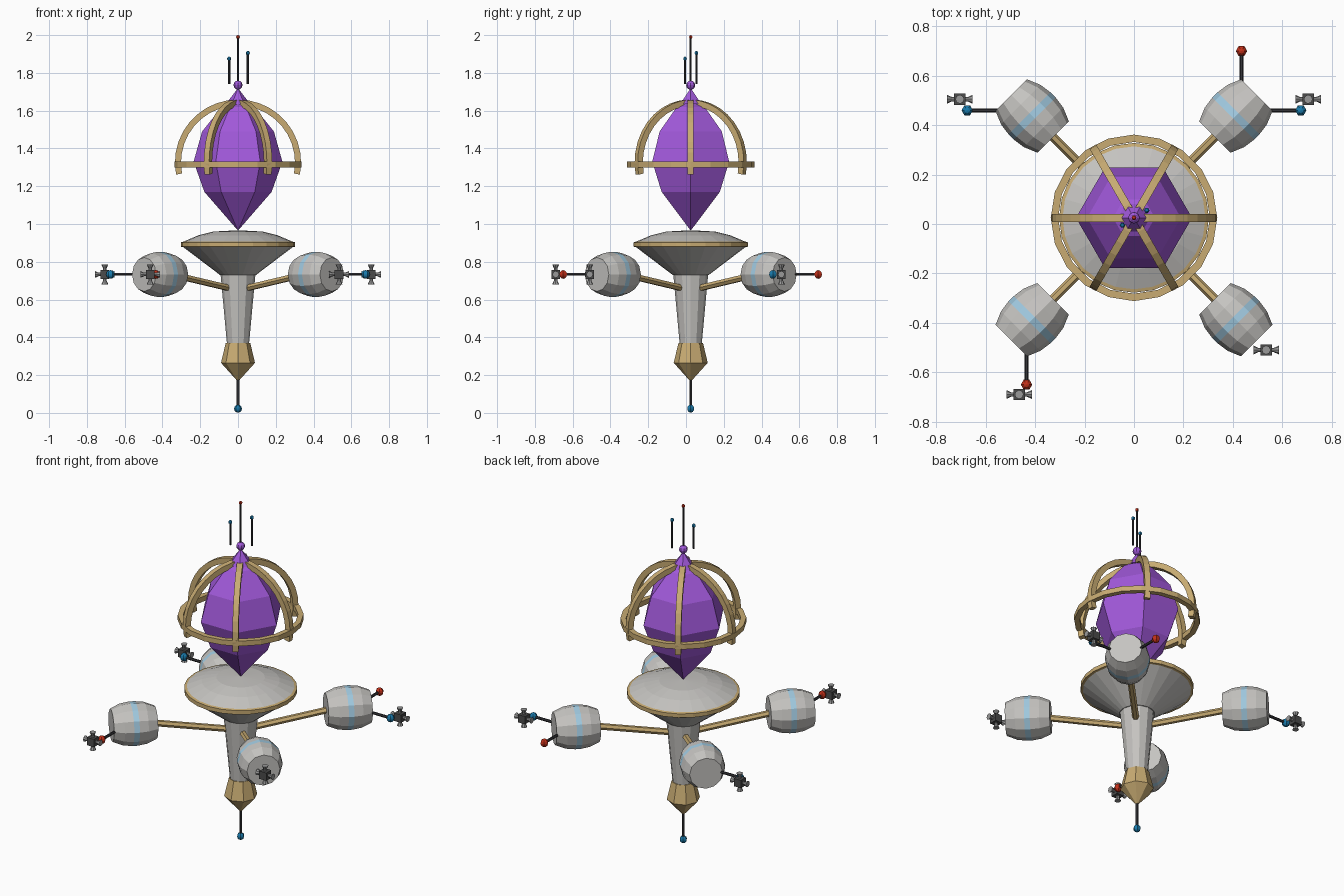
import bpy, bmesh
from math import pi, sin, cos, radians
from mathutils import Vector, Matrix

cube = bpy.data.objects.get("Cube")
if cube:
    bpy.data.objects.remove(cube)


def material(name, rgb):
    m = bpy.data.materials.new(name)
    m.use_nodes = True
    m.diffuse_color = (*rgb, 1)
    m.node_tree.nodes["Principled BSDF"].inputs["Base Color"].default_value = (*rgb, 1)
    return m


GREY = material("hull grey", (.56, .55, .53))
GOLD = material("gold", (.58, .41, .17))
PURPLE = material("crystal purple", (.36, .1, .71))
SKY = material("stripe light blue", (.36, .6, .76))
BLUE = material("lamp blue", (.01, .2, .42))
RED = material("lamp red", (.55, .03, .01))
DARK = material("rod dark", (.035, .035, .04))
BLOCK = material("block dark grey", (.07, .07, .07))
NOZZLE = material("nozzle grey", (.32, .32, .32))

AXIS = Vector((0, .025, 0))   # centre line of the station


def finish(name, bm, mats):
    bmesh.ops.remove_doubles(bm, verts=bm.verts, dist=1e-5)
    bmesh.ops.recalc_face_normals(bm, faces=bm.faces)
    me = bpy.data.meshes.new(name)
    bm.to_mesh(me)
    bm.free()
    for m in mats:
        me.materials.append(m)
    ob = bpy.data.objects.new(name, me)
    bpy.context.collection.objects.link(ob)
    return ob


def lathe(name, profile, sides, mats, origin=AXIS, direction=(0, 0, 1), bands=None):
    """Revolve (radius, height) points; bands gives a material slot per segment."""
    bm = bmesh.new()
    d = Vector(direction)
    turn = Matrix() if d.z == 1 else d.to_track_quat('Z', 'Y').to_matrix().to_4x4()
    mat = Matrix.Translation(origin) @ turn
    rings = []
    for r, z in profile:
        if r == 0:
            rings.append([bm.verts.new(mat @ Vector((0, 0, z)))])
        else:
            rings.append([bm.verts.new(mat @ Vector((r * cos(2 * pi * i / sides),
                                                     r * sin(2 * pi * i / sides), z)))
                          for i in range(sides)])
    for k, (a, b) in enumerate(zip(rings, rings[1:])):
        for i in range(sides):
            j = (i + 1) % sides
            quad = [a[i % len(a)], a[j % len(a)], b[j % len(b)], b[i % len(b)]]
            f = bm.faces.new(list(dict.fromkeys(quad)))
            f.material_index = bands[k] if bands else 0
    for ring in (rings[0], rings[-1]):
        if len(ring) > 1:
            bm.faces.new(ring)
    return finish(name, bm, mats)


def rod(name, a, b, r, mat, sides=6):
    a, b = Vector(a), Vector(b)
    d = b - a
    return lathe(name, [(r, 0), (r, d.length)], sides, [mat], a, d.normalized())


def ball(name, p, r, mat, sides=6):
    prof = [(r * sin(pi * k / 6) if 0 < k < 6 else 0, -r * cos(pi * k / 6)) for k in range(7)]
    return lathe(name, prof, sides, [mat], Vector(p))


def hoop(name, radius, z, half, start, end, steps, frame):
    """Square bar swept along an arc; frame maps (radius, angle, side) to a point."""
    bm = bmesh.new()
    rings = []
    for s in range(steps + 1):
        t = start + (end - start) * s / steps
        rings.append([bm.verts.new(AXIS + Vector((0, 0, z)) + frame(radius + u * half, t, v * half))
                      for u, v in ((-1, -1), (1, -1), (1, 1), (-1, 1))])
    for a, b in zip(rings, rings[1:]):
        for i in range(4):
            bm.faces.new([a[i], a[(i + 1) % 4], b[(i + 1) % 4], b[i]])
    if abs(end - start) < 6:
        bm.faces.new(rings[0])
        bm.faces.new(rings[-1])
    return finish(name, bm, [GOLD])


# Central column and lower tip
lathe("column", [(.058, .36), (.093, .74)], 12, [GREY])
lathe("lower_tip", [(0, .165), (.09, .265), (.065, .37)], 8, [GOLD])
rod("lower_antenna", AXIS + Vector((0, 0, .03)), AXIS + Vector((0, 0, .19)), .008, DARK)
ball("lower_lamp", AXIS + Vector((0, 0, .022)), .021, BLUE)

# Dish with gold rim and shallow dome
lathe("dish", [(.095, .73), (.293, .88), (.293, .905), (.21, .94), (.13, .96), (0, .967)],
      24, [GREY])
lathe("dish_rim", [(.28, .876), (.303, .88), (.303, .903), (.28, .909)], 24, [GOLD])

# Crystal, its cap and finial
lathe("crystal", [(0, .965), (.178, 1.17), (.235, 1.33), (.19, 1.49), (.085, 1.62), (0, 1.66)],
      6, [PURPLE])
lathe("crystal_cap", [(.065, 1.635), (.03, 1.68), (0, 1.72)], 6, [PURPLE])
ball("finial", AXIS + Vector((0, 0, 1.735)), .024, PURPLE, 8)

# Cage: one level ring and three upright hoops
hoop("cage_ring", .322, 1.315, .015, 0, 2 * pi, 20,
     lambda r, t, s: Vector((r * cos(t), r * sin(t), s)))
for i in range(3):
    c, s0 = cos(i * pi / 3), sin(i * pi / 3)
    hoop(f"cage_hoop_{i + 1}", .318, 1.325, .016, radians(-11), radians(191), 20,
         lambda r, t, s: Vector((r * cos(t) * c - s * s0, r * cos(t) * s0 + s * c, r * sin(t))))

# Top antennas
for name, x, y, top, r, mat in (("main", 0, 0, 1.99, .01, RED),
                                ("left", .052, .03, 1.905, .011, BLUE),
                                ("right", -.047, -.03, 1.875, .011, BLUE)):
    p = AXIS + Vector((x, y, 0))
    rod(f"{name}_antenna", p + Vector((0, 0, 1.74)), p + Vector((0, 0, top)), .006, DARK)
    ball(f"{name}_antenna_lamp", p + Vector((0, 0, top)), r, mat)


def thruster(name, p):
    """Small block with four flared nozzles."""
    p = Vector(p)
    bm = bmesh.new()
    bmesh.ops.create_cube(bm, size=.046, matrix=Matrix.Translation(p))
    finish(f"{name}_block", bm, [BLOCK])
    for i, d in enumerate(((1, 0, 0), (-1, 0, 0), (0, 0, 1), (0, 0, -1))):
        lathe(f"{name}_nozzle_{i + 1}", [(.009, .02), (.009, .032), (.018, .052)],
              8, [NOZZLE], p, d)


# Four pods on diagonal arms
Z = .733
half = [(.09, -.12), (.113, -.065), (.12, -.015)]
barrel = half + [(r, -z) for r, z in reversed(half)]
for name, sx, sy in (("back_left", 1, 1), ("back_right", -1, 1),
                     ("front_left", 1, -1), ("front_right", -1, -1)):
    out = Vector((sx, sy, 0)).normalized()
    centre = AXIS + out * .583 + Vector((0, 0, Z))
    rod(f"{name}_arm", AXIS + out * .05 + Vector((0, 0, .658)),
        AXIS + out * .48 + Vector((0, 0, .73)), .018, GOLD)
    lathe(f"{name}_pod", barrel, 12, [GREY, SKY], centre, out, [0, 0, 1, 0, 0])

# Pod probes with lamps
for name, base, tip, mat in (
        ("back_left_side", (.5, .46), (.675, .46), BLUE),
        ("back_left_rear", (.435, .53), (.435, .7), RED),
        ("back_right_side", (-.5, .46), (-.675, .46), BLUE),
        ("front_right_fore", (-.435, -.48), (-.435, -.65), RED)):
    rod(f"{name}_probe", (*base, Z), (*tip, Z), .008, DARK)
    ball(f"{name}_lamp", (*tip, Z), .023, mat)

# Thruster blocks beside the pods
for name, x, y in (("back_left", .705, .505), ("back_right", -.705, .505),
                   ("front_left", .535, -.51), ("front_right", -.465, -.69)):
    thruster(f"{name}_thruster", (x, y, Z))
